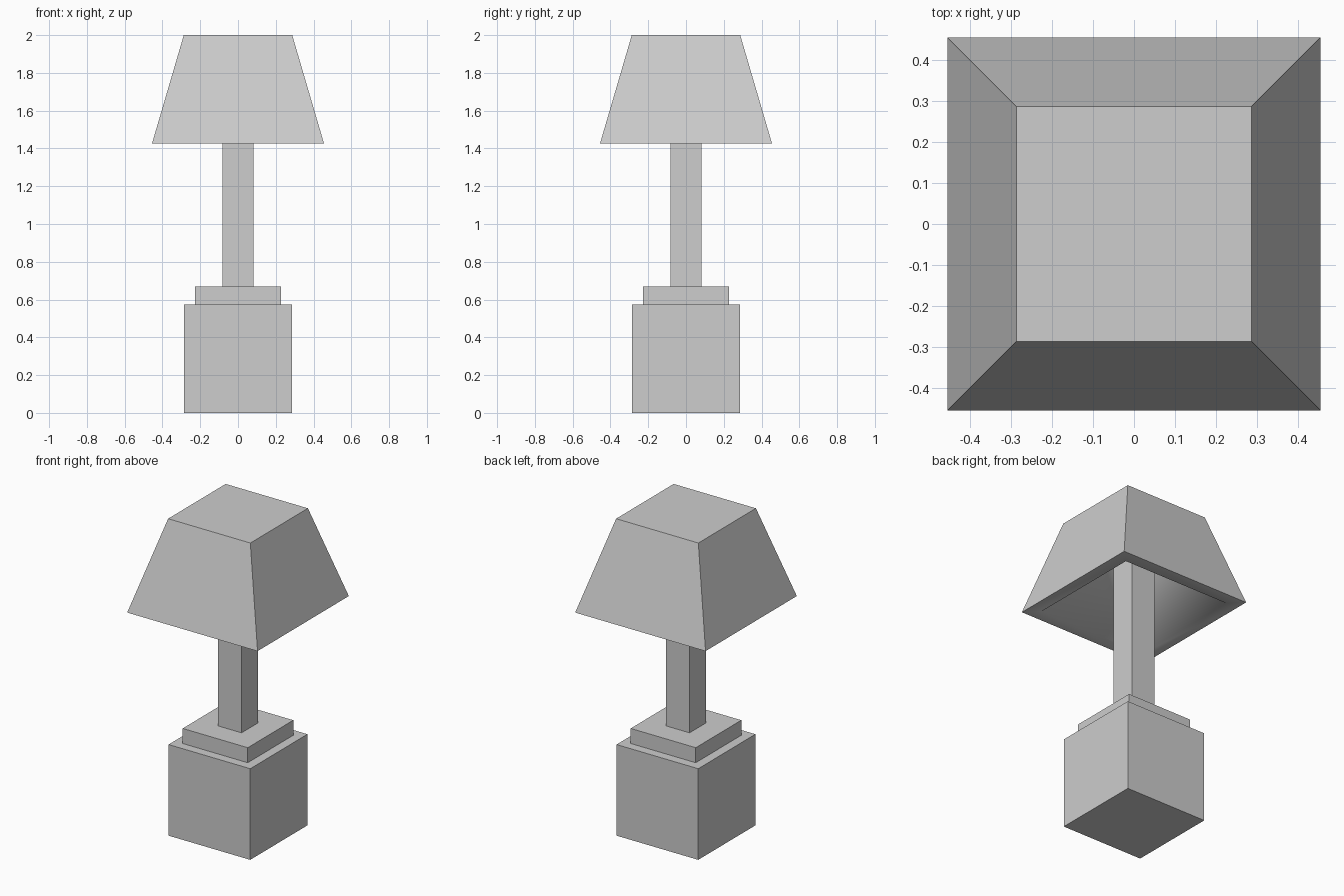
import bpy, bmesh

cube = bpy.data.objects.get("Cube")
if cube:
    bpy.data.objects.remove(cube, do_unlink=True)

# One plain grey for the whole lamp
grey = bpy.data.materials.new("plain_grey")
grey.use_nodes = True
GREY = (0.61, 0.61, 0.61, 1)
grey.diffuse_color = GREY
grey.node_tree.nodes["Principled BSDF"].inputs["Base Color"].default_value = GREY


def square_loft(name, rings, smooth_from=99):
    """Join square rings (half width, height) into one closed solid."""
    bm = bmesh.new()
    loops = [[bm.verts.new((sx * h, sy * h, z))
              for sx, sy in ((-1, -1), (1, -1), (1, 1), (-1, 1))]
             for h, z in rings]
    for k, (a, b) in enumerate(zip(loops, loops[1:])):
        for i in range(4):
            j = (i + 1) % 4
            f = bm.faces.new((a[i], a[j], b[j], b[i]))
            f.smooth = k >= smooth_from
    bm.faces.new(loops[0][::-1])
    bm.faces.new(loops[-1]).smooth = len(rings) > smooth_from
    bmesh.ops.recalc_face_normals(bm, faces=bm.faces)
    # Keep the outer bottom edge crisp where flat walls meet the smooth hollow
    for e in bm.edges:
        e.smooth = all(f.smooth for f in e.link_faces)
    mesh = bpy.data.meshes.new(name)
    bm.to_mesh(mesh)
    bm.free()
    mesh.materials.append(grey)
    obj = bpy.data.objects.new(name, mesh)
    bpy.context.collection.objects.link(obj)


# Base block, step and pole
square_loft("base_block", [(0.285, 0), (0.285, 0.575)])
square_loft("base_step", [(0.227, 0.575), (0.227, 0.67)])
square_loft("pole", [(0.083, 0.67), (0.083, 1.88)])

# Tapered shade: closed top, outer walls, rim and smooth hollow inside
square_loft("shade", [(0.287, 2.0), (0.455, 1.427), (0.375, 1.427), (0.235, 1.88)],
            smooth_from=1)
